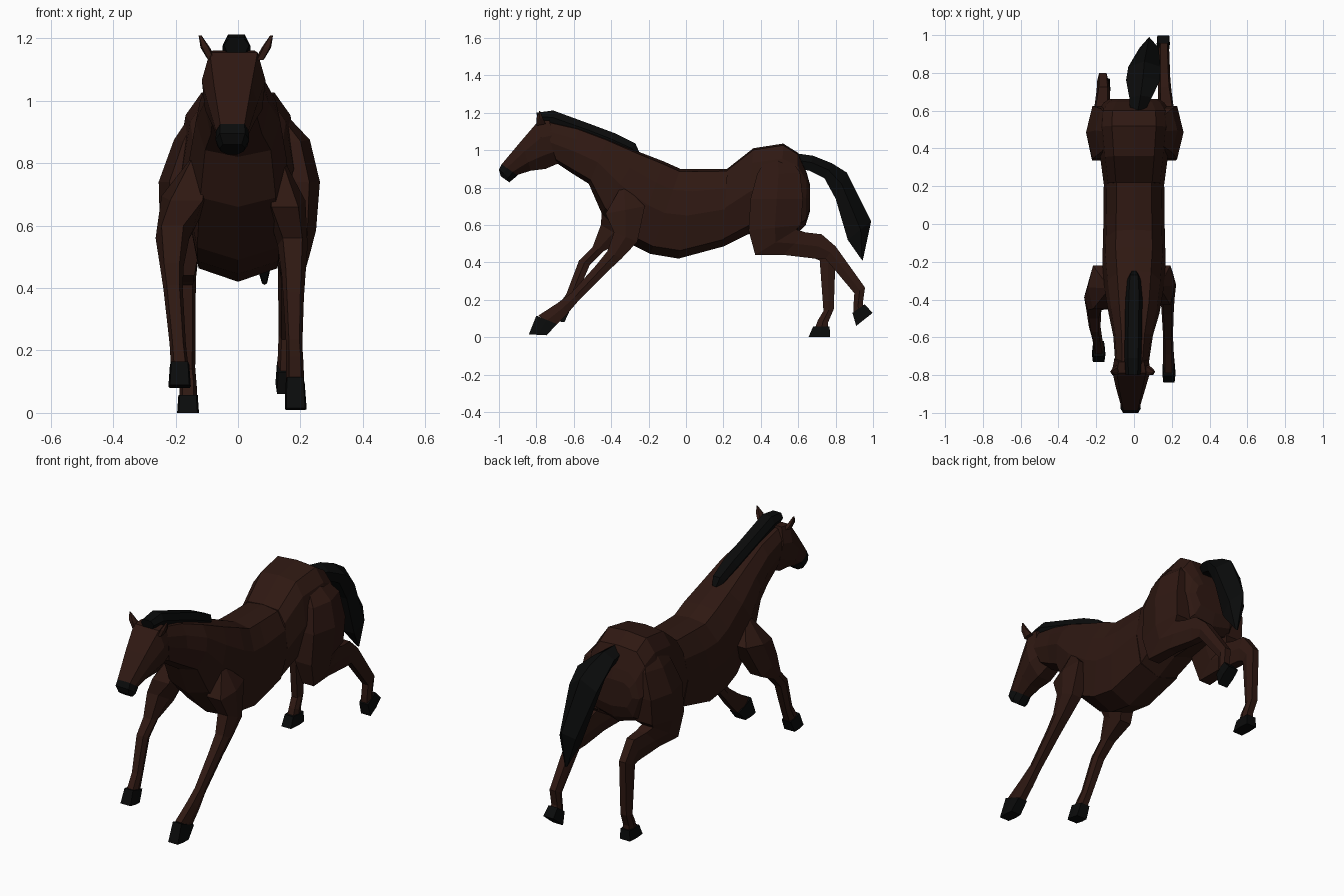
import bpy, bmesh

def material(name, rgb):
    m = bpy.data.materials.new(name)
    m.diffuse_color = (*rgb, 1)
    return m

COAT = material("dark_bay", (0.028, 0.0092, 0.006))
BLACK = material("black_hair_and_hoof", (0.003, 0.0033, 0.0033))

# Cross-sections: (x fraction of half width, position from first to second edge)
def mirrored(half):
    return half + [(-x, t) for x, t in reversed(half) if x > 0]

BARREL = mirrored([(0, 0), (.58, .03), (.9, .25), (1, .52), (.78, .91), (0, 1)])
CROUP = mirrored([(0, 0), (.60, .02), (.86, .17), (1, .5), (.75, .9), (0, 1)])
HEAD = mirrored([(.75, 0), (1, .35), (.9, .72), (.4, 1)])
LIMB = mirrored([(.65, 0), (1, .5), (.65, 1)])
HOOF = mirrored([(.85, 0), (1, .5), (.9, 1)])
MANE = mirrored([(.6, 0), (1, .45), (.7, 1)])
LOCK = mirrored([(0, 0), (1, .45), (.7, 1)])

# Loft through rings given as side-view edge pairs: (y0, z0, y1, z1, centre x, half width)
def loft(name, rings, section, mat):
    bm = bmesh.new()
    loops = []
    for y0, z0, y1, z1, xc, w in rings:
        loops.append([bm.verts.new((xc + w * sx, y0 + (y1 - y0) * t, z0 + (z1 - z0) * t))
                      for sx, t in section])
    n = len(section)
    for a, b in zip(loops, loops[1:]):
        for i in range(n):
            j = (i + 1) % n
            bm.faces.new((a[i], a[j], b[j], b[i]))
    bm.faces.new(loops[0][::-1])
    bm.faces.new(loops[-1])
    bmesh.ops.recalc_face_normals(bm, faces=bm.faces)
    me = bpy.data.meshes.new(name)
    bm.to_mesh(me)
    bm.free()
    me.materials.append(mat)
    ob = bpy.data.objects.new(name, me)
    bpy.context.collection.objects.link(ob)
    return ob

# Neck and barrel
loft("body", [
    (-.76, 1.16, -.69, .93, -.01, .09),
    (-.58, 1.12, -.60, .87, -.005, .105),
    (-.42, 1.06, -.52, .82, 0, .135),
    (-.25, .99, -.45, .66, 0, .155),
    (-.12, .94, -.28, .49, 0, .168),
    (-.03, .90, -.19, .445, 0, .165),
    (.06, .90, -.04, .42, 0, .162),
    (.22, .90, .20, .485, 0, .16)], BARREL, COAT)

# Croup and rump
loft("hindquarters", [
    (.22, .90, .20, .485, 0, .16),
    (.36, 1.01, .33, .55, 0, .178),
    (.52, 1.035, .50, .56, 0, .195),
    (.60, .985, .60, .56, 0, .19),
    (.645, .88, .64, .60, 0, .16),
    (.662, .82, .662, .67, 0, .13)], CROUP, COAT)

# Head and muzzle
loft("head", [
    (-.73, 1.16, -.68, .93, -.014, .09),
    (-.79, 1.155, -.75, .90, -.014, .102),
    (-.88, 1.05, -.83, .89, -.017, .08),
    (-.985, .925, -.91, .865, -.018, .052)], HEAD, COAT)
loft("muzzle", [
    (-.985, .925, -.90, .865, -.018, .052),
    (-1.0, .895, -.93, .84, -.018, .054),
    (-.99, .86, -.945, .828, -.018, .04)], HEAD, BLACK)

# Ears
for side, s in (("left", -1), ("right", 1)):
    c = -.007
    loft("ear_" + side, [
        (-.80, 1.13, -.75, 1.14, c + s * .078, .014),
        (-.80, 1.17, -.765, 1.17, c + s * .098, .015),
        (-.785, 1.208, -.78, 1.208, c + s * .114, .005)], LIMB, COAT)

# Mane
loft("mane", [
    (-.80, 1.20, -.79, 1.15, -.005, .04),
    (-.71, 1.212, -.72, 1.13, -.005, .045),
    (-.50, 1.135, -.54, 1.07, -.003, .045),
    (-.38, 1.09, -.42, 1.02, 0, .045),
    (-.27, 1.035, -.32, .98, 0, .035),
    (-.25, .99, -.27, .97, 0, .02)], MANE, BLACK)

# Tail, swung slightly to the right
loft("tail", [
    (.57, .985, .60, .90, .015, .035),
    (.68, .97, .66, .89, .035, .06),
    (.78, .93, .74, .85, .048, .09),
    (.86, .88, .80, .74, .055, .085),
    (.99, .62, .865, .52, .08, .05),
    (.945, .41, .935, .42, .085, .008)], LOCK, BLACK)

# Forelegs in mid-gallop
loft("foreleg_right", [
    (-.35, .80, -.31, .79, .125, .03),
    (-.43, .66, -.22, .70, .15, .066),
    (-.385, .56, -.26, .51, .175, .048),
    (-.42, .46, -.345, .42, .178, .038),
    (-.48, .385, -.42, .35, .178, .033),
    (-.615, .235, -.57, .20, .18, .026),
    (-.69, .18, -.63, .13, .182, .028),
    (-.79, .115, -.70, .06, .183, .029)], LIMB, COAT)
loft("hoof_front_right", [
    (-.80, .115, -.69, .07, .183, .031),
    (-.84, .015, -.745, .01, .185, .035)], HOOF, BLACK)
loft("foreleg_left", [
    (-.36, .82, -.32, .80, -.125, .03),
    (-.45, .68, -.22, .71, -.165, .08),
    (-.455, .60, -.32, .52, -.21, .054),
    (-.50, .48, -.44, .46, -.212, .038),
    (-.572, .41, -.515, .385, -.208, .031),
    (-.64, .23, -.59, .21, -.193, .026),
    (-.69, .16, -.625, .14, -.187, .028)], LIMB, COAT)
loft("hoof_front_left", [
    (-.70, .165, -.62, .145, -.187, .031),
    (-.73, .09, -.65, .08, -.187, .036)], HOOF, BLACK)

# Hind legs share thigh and gaskin, then differ below the hock
for side, s, hip, lower, hoof in (
    ("right", 1, .145, [
        (.745, .42, .80, .485, .16, .032),
        (.90, .235, .957, .265, .158, .028),
        (.895, .165, .945, .18, .155, .028),
        (.895, .125, .95, .165, .155, .028)],
        [(.89, .13, .955, .175, .155, .031), (.91, .06, .998, .13, .155, .035)]),
    ("left", -1, .12, [
        (.715, .41, .80, .45, -.165, .03),
        (.735, .14, .79, .15, -.165, .028),
        (.705, .09, .76, .08, -.16, .028),
        (.69, .05, .76, .05, -.16, .028)],
        [(.68, .058, .768, .058, -.16, .031), (.655, 0, .77, 0, -.16, .035)])):
    thigh = [
        (.43, .96, .55, .97, s * .10, .045),
        (.38, .87, .61, .88, s * hip, .085),
        (.345, .74, .625, .74, s * (.117 + hip / 3), .097),
        (.335, .57, .615, .60, s * .17, .08),
        (.37, .44, .59, .575, s * .175, .055),
        (.52, .44, .64, .56, s * .17, .045),
        (.69, .42, .725, .55, s * .163, .035)]
    loft("hind_leg_" + side, thigh + lower, LIMB, COAT)
    loft("hoof_hind_" + side, hoof, HOOF, BLACK)
